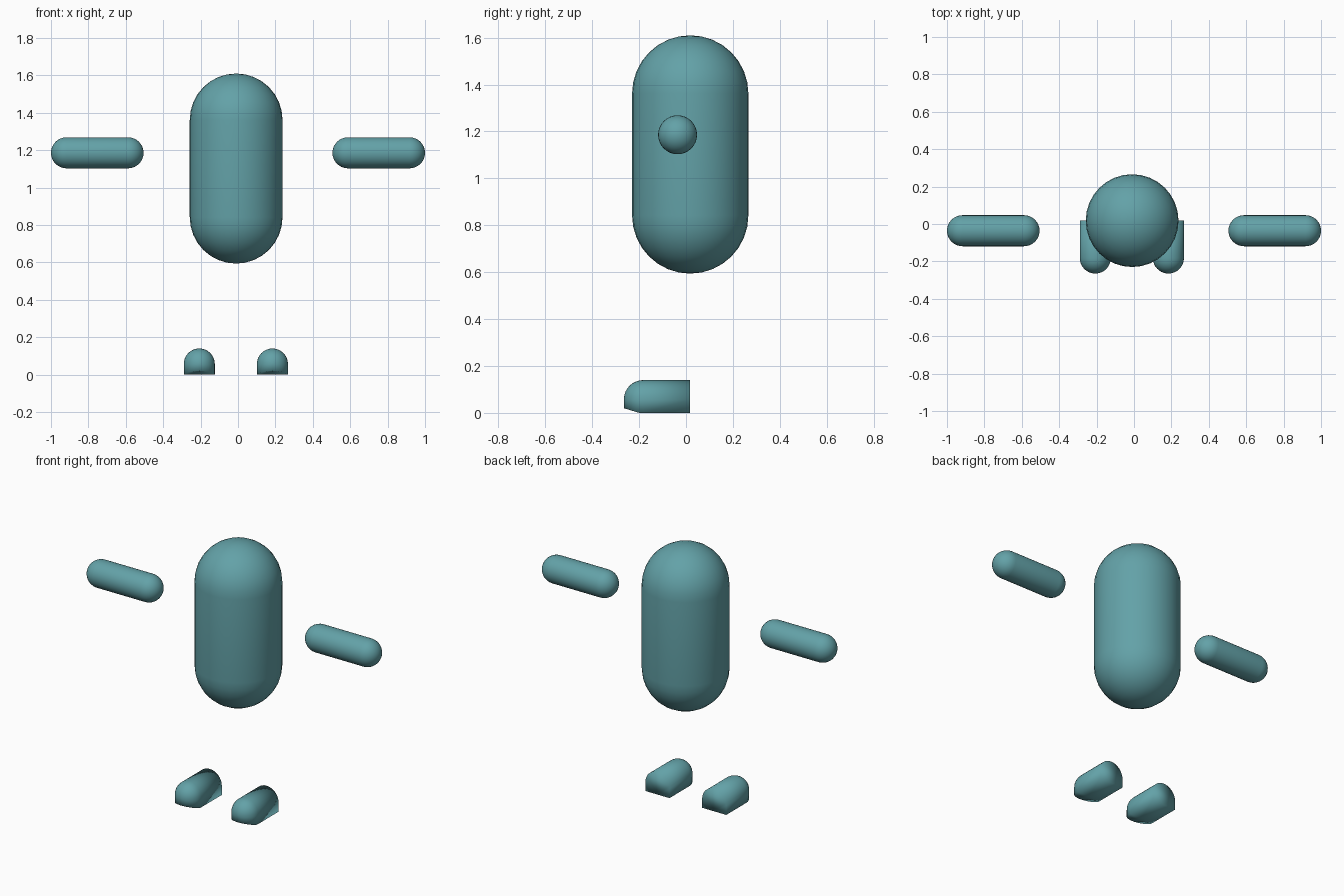
import bpy, bmesh, math
from mathutils import Matrix, Vector

if "Cube" in bpy.data.objects:
    bpy.data.objects.remove(bpy.data.objects["Cube"])

teal = bpy.data.materials.new("teal")
teal.diffuse_color = (0.125, 0.36, 0.39, 1)
teal.use_nodes = True
teal.node_tree.nodes["Principled BSDF"].inputs["Base Color"].default_value = teal.diffuse_color


def finish(bm, name):
    bmesh.ops.recalc_face_normals(bm, faces=bm.faces)
    for f in bm.faces:
        f.smooth = True
    me = bpy.data.meshes.new(name)
    bm.to_mesh(me)
    bm.free()
    me.materials.append(teal)
    ob = bpy.data.objects.new(name, me)
    bpy.context.collection.objects.link(ob)
    return ob


def capsule(name, centre, radius, length, rot=None):
    """Sphere split at the equator and stretched along its axis."""
    bm = bmesh.new()
    bmesh.ops.create_uvsphere(bm, u_segments=32, v_segments=17, radius=radius)
    for v in bm.verts:
        cap = radius if v.co.z > 0 else -radius
        a = math.asin(max(-1, min(1, v.co.z / radius)))
        # remap latitude so each half is a full hemisphere
        step = math.pi / 34
        b = math.copysign((abs(a) - step) / (math.pi / 2 - step) * math.pi / 2, cap)
        ang = math.atan2(v.co.y, v.co.x)
        z = radius * math.sin(b) + math.copysign(length / 2 - radius, cap)
        v.co = (radius * math.cos(b) * math.cos(ang),
                radius * math.cos(b) * math.sin(ang), z)
    if rot:
        bmesh.ops.transform(bm, matrix=rot, verts=bm.verts)
    bmesh.ops.translate(bm, vec=Vector(centre), verts=bm.verts)
    return finish(bm, name)


def foot(name, x):
    """Arched sections lofted from the rounded toe to the flat heel."""
    R, zc, y0, heel = 0.083, 0.057, -0.182, 0.018
    stations = []
    for i in range(9):
        a = math.radians(4 + 86 * i / 8)
        stations.append((y0 - R * math.cos(a), R * math.sin(a)))
    stations.append((heel, R))
    bm = bmesh.new()
    rings = []
    for y, r in stations:
        base = 0.02 * max(0, min(1, (-0.2 - y) / 0.065))
        pts = [(r * math.cos(math.pi * k / 16), zc + r * math.sin(math.pi * k / 16))
               for k in range(17)]
        pts += [(-r, base), (0, base), (r, base)]
        rings.append([bm.verts.new((x + px, y, pz)) for px, pz in pts])
    n = len(rings[0])
    for a, b in zip(rings, rings[1:]):
        for k in range(n):
            bm.faces.new((a[k], a[(k + 1) % n], b[(k + 1) % n], b[k]))
    bm.faces.new(rings[0])
    bm.faces.new(rings[-1])
    return finish(bm, name)


# Body
capsule("body", (-0.01, 0.018, 1.102), 0.248, 1.016)

# Arms
side = Matrix.Rotation(math.pi / 2, 4, 'Y')
for name, s in (("left_arm", -1), ("right_arm", 1)):
    capsule(name, (s * 0.7525, -0.036, 1.186), 0.083, 0.495, side)

# Feet
foot("left_foot", -0.207)
foot("right_foot", 0.184)
